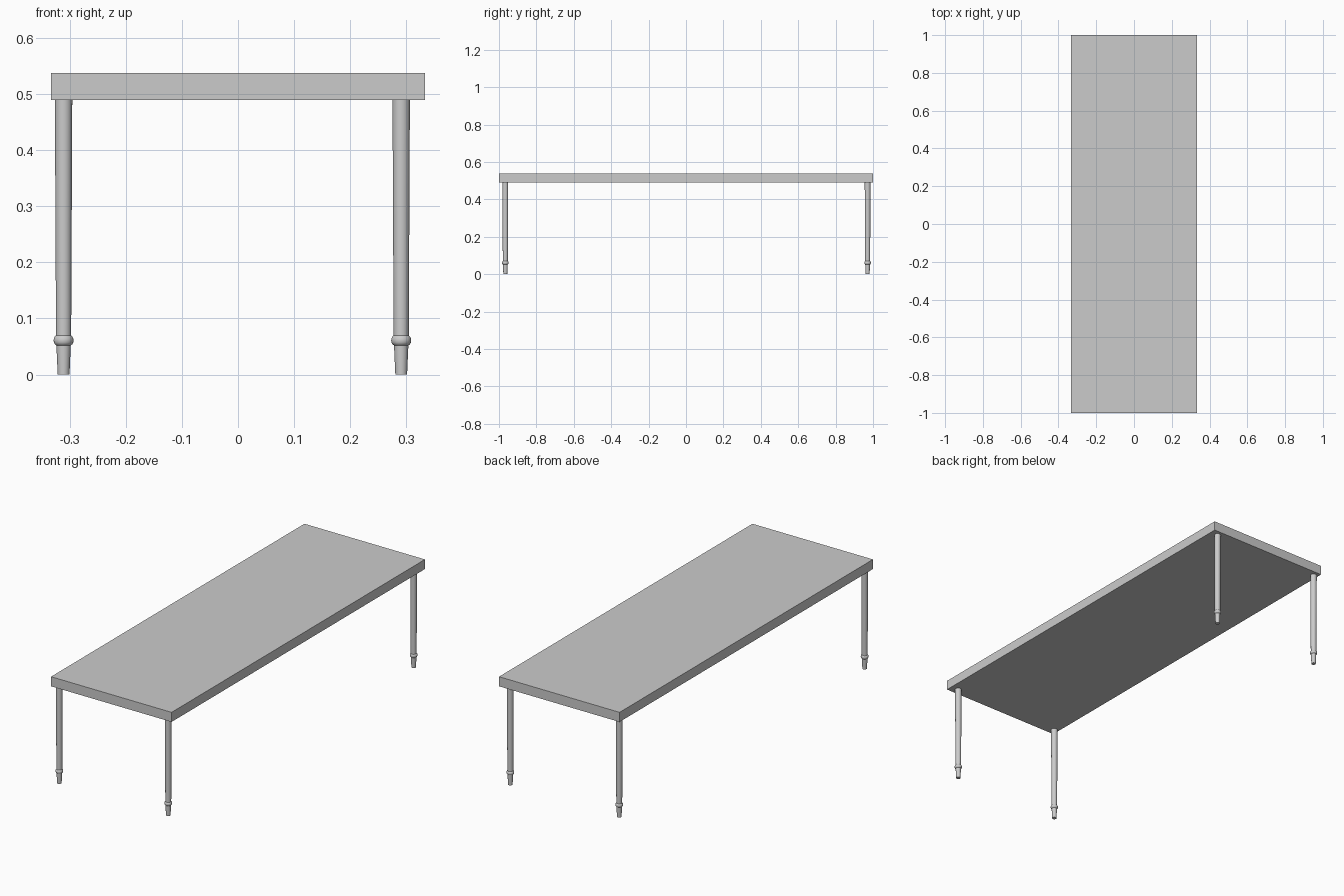
import bpy, bmesh, math
from mathutils import Matrix

if "Cube" in bpy.data.objects:
    bpy.data.objects.remove(bpy.data.objects["Cube"])

# Turned leg profile: (radius, height), tapered shaft, ring and foot
PROFILE = [(0.0105, 0.0), (0.0128, 0.052), (0.0155, 0.054), (0.0172, 0.057),
           (0.0178, 0.061), (0.0172, 0.065), (0.0155, 0.068), (0.0135, 0.070),
           (0.0155, 0.49)]
SIDES = 24


def finish(name, bm):
    bmesh.ops.recalc_face_normals(bm, faces=bm.faces)
    mesh = bpy.data.meshes.new(name)
    bm.to_mesh(mesh)
    bm.free()
    obj = bpy.data.objects.new(name, mesh)
    bpy.context.collection.objects.link(obj)
    return obj


def smooth(obj):
    bpy.ops.object.select_all(action='DESELECT')
    obj.select_set(True)
    bpy.context.view_layer.objects.active = obj
    bpy.ops.object.shade_smooth_by_angle(angle=math.radians(35))


# Table top: a plain slab
bm = bmesh.new()
bmesh.ops.create_cube(bm, size=1, matrix=Matrix.Translation((0, 0, 0.514))
                      @ Matrix.Diagonal((0.666, 2.0, 0.048, 1)))
finish("table_top", bm)


# Legs: stacked rings from the profile
def leg(name, x, y):
    bm = bmesh.new()
    rings = [[bm.verts.new((r * math.cos(2 * math.pi * i / SIDES),
                            r * math.sin(2 * math.pi * i / SIDES), z))
              for i in range(SIDES)] for r, z in PROFILE]
    for a, b in zip(rings, rings[1:]):
        for i in range(SIDES):
            j = (i + 1) % SIDES
            bm.faces.new((a[i], a[j], b[j], b[i]))
    bm.faces.new(rings[0])
    bm.faces.new(rings[-1])
    obj = finish(name, bm)
    obj.location = (x, y, 0)
    smooth(obj)


# The leg set sits slightly off centre under the top
for side, x in (("left", -0.311), ("right", 0.291)):
    for end, y in (("front", -0.966), ("back", 0.971)):
        leg(f"{end}_{side}_leg", x, y)
